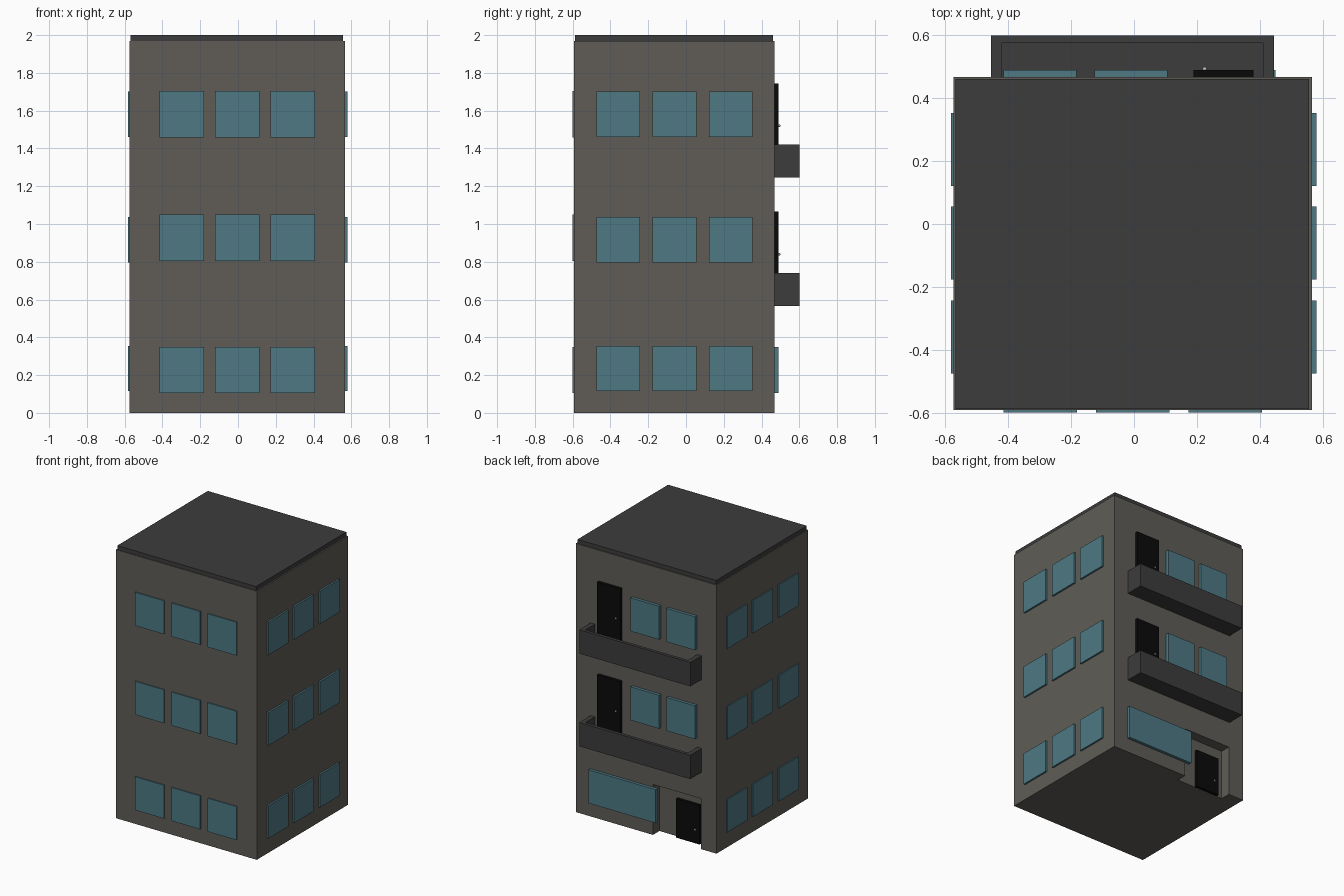
import bpy, bmesh

if "Cube" in bpy.data.objects:
    bpy.data.objects.remove(bpy.data.objects["Cube"])


def material(name, rgb):
    m = bpy.data.materials.new(name)
    m.diffuse_color = (*rgb, 1)
    m.use_nodes = True
    m.node_tree.nodes["Principled BSDF"].inputs["Base Color"].default_value = m.diffuse_color
    return m


WALL = material("wall", (0.115, 0.108, 0.095))
DARK = material("dark", (0.045, 0.045, 0.045))
GLASS = material("glass", (0.075, 0.19, 0.23))
BLACK = material("black", (0.003, 0.003, 0.003))
METAL = material("metal", (0.5, 0.5, 0.5))


def box(name, x, y, z, mat=None):
    """Axis-aligned box from (min, max) ranges."""
    bm = bmesh.new()
    bmesh.ops.create_cube(bm, size=1)
    for v in bm.verts:
        v.co = [r[0] if c < 0 else r[1] for c, r in zip(v.co, (x, y, z))]
    me = bpy.data.meshes.new(name)
    bm.to_mesh(me)
    bm.free()
    ob = bpy.data.objects.new(name, me)
    bpy.context.collection.objects.link(ob)
    if mat:
        me.materials.append(mat)
    return ob


def cut(target, cutter):
    cutter.hide_render = True
    cutter.hide_viewport = True
    cutter.display_type = 'WIRE'
    mod = target.modifiers.new("cut", 'BOOLEAN')
    mod.operation = 'DIFFERENCE'
    mod.solver = 'EXACT'
    mod.object = cutter


def door(name, x0, y0, z0, z1, knob_z):
    box(name, (x0, x0 + 0.19), (y0 - 0.005, y0 + 0.022), (z0, z1), BLACK)
    bpy.ops.mesh.primitive_uv_sphere_add(segments=12, ring_count=8, radius=0.007,
                                         location=(x0 + 0.035, y0 + 0.025, knob_z))
    knob = bpy.context.object
    knob.name = name + "_knob"
    knob.data.materials.append(METAL)
    bpy.ops.object.shade_smooth_by_angle()


X0, X1, Y0, Y1 = -0.575, 0.567, -0.592, 0.468

# Main block with recessed entrance at the back
body = box("building_body", (X0, X1), (Y0, Y1), (0, 1.97), WALL)
cut(body, box("entrance_cutter", (-0.448, -0.06), (0.393, 0.6), (-0.1, 0.37)))

# Roof slab
box("roof", (-0.568, 0.557), (-0.588, 0.461), (1.97, 2.0), DARK)

# Front and side windows on three floors
for f, (zf, zs) in enumerate(((0.105, 0.115), (0.805, 0.797), (1.458, 1.461)), 1):
    for i in range(3):
        x = -0.415 + i * 0.294
        box(f"front_window_{f}_{i}", (x, x + 0.234), (-0.6, Y0 + 0.005),
            (zf, zf + 0.245), GLASS)
        y = -0.475 + i * 0.298
        for side, xr in (("left", (-0.583, X0 + 0.005)), ("right", (X1 - 0.005, 0.58))):
            box(f"{side}_window_{f}_{i}", xr, (y, y + 0.232), (zs, zs + 0.24), GLASS)

# Back of the upper floors: balcony, door and two windows each
for f, (zb, zw, zd) in enumerate(((0.565, 0.805, 1.065), (1.245, 1.458, 1.745)), 2):
    balcony = box(f"balcony_{f}", (-0.455, 0.446), (Y1 - 0.005, 0.6), (zb, zb + 0.175), DARK)
    cut(balcony, box(f"balcony_cutter_{f}", (-0.42, 0.411), (0.4, 0.576),
                     (zb + 0.03, zb + 0.3)))
    for i, x in enumerate((-0.415, -0.125)):
        box(f"back_window_{f}_{i}", (x, x + 0.232), (Y1 - 0.005, 0.49),
            (zw, zw + 0.245), GLASS)
    door(f"balcony_door_{f}", 0.19, Y1, zb + 0.03, zd, zd - 0.225)

# Ground floor back: wide shop window and entrance door
box("wide_window", (-0.097, 0.45), (Y1 - 0.005, 0.49), (0.105, 0.35), GLASS)
door("entrance_door", -0.4, 0.393, 0, 0.285, 0.1)
